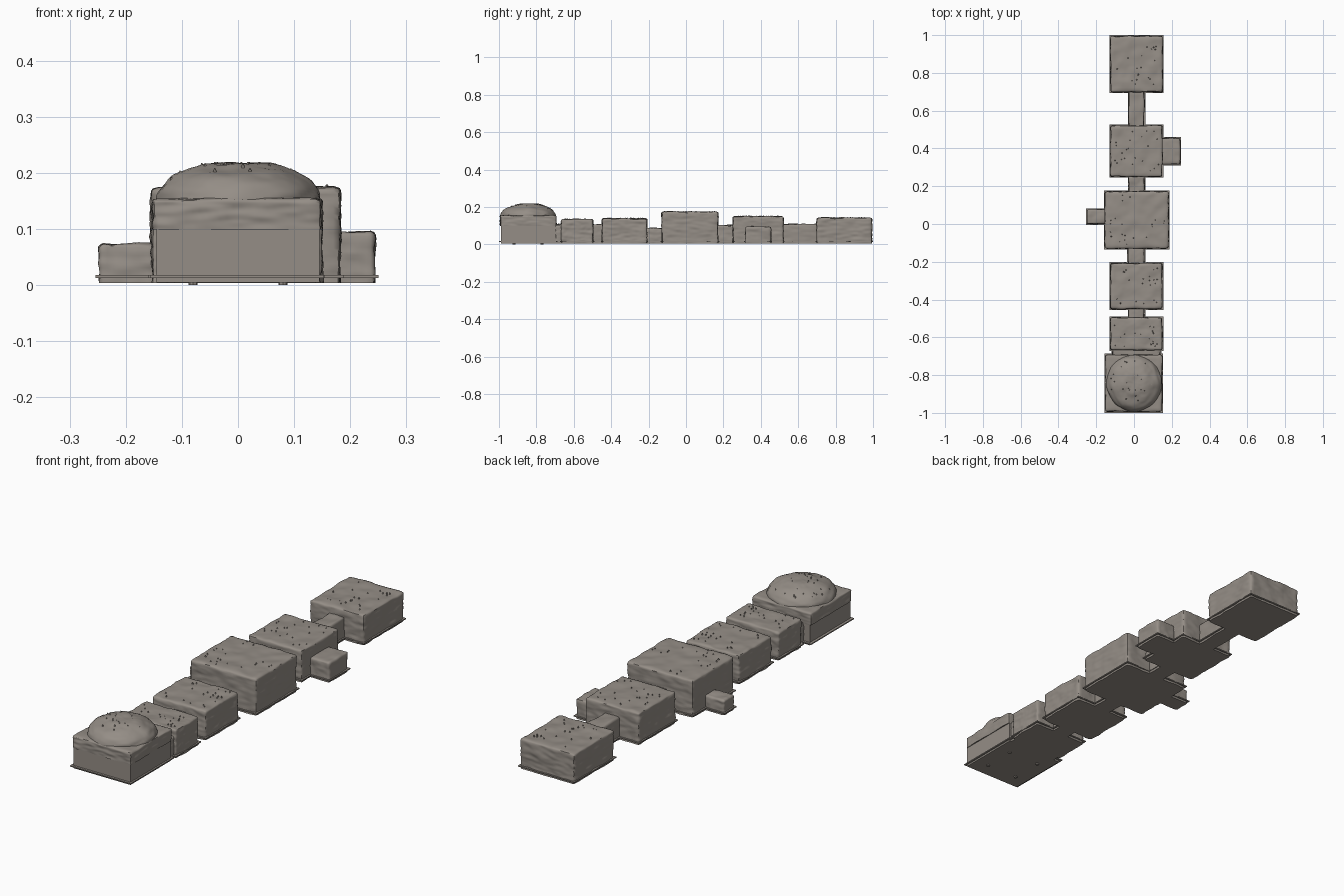
import bpy, bmesh, math, random
from mathutils import Vector, noise

random.seed(4)
cube = bpy.data.objects.get("Cube")
if cube:
    bpy.data.objects.remove(cube)

stone = bpy.data.materials.new("grey_stone")
stone.use_nodes = True
stone.diffuse_color = (0.30, 0.27, 0.24, 1)
stone.node_tree.nodes["Principled BSDF"].inputs["Base Color"].default_value = (0.30, 0.27, 0.24, 1)


def finish(bm, name, smooth=True):
    mesh = bpy.data.meshes.new(name)
    bm.to_mesh(mesh)
    bm.free()
    mesh.materials.append(stone)
    obj = bpy.data.objects.new(name, mesh)
    bpy.context.collection.objects.link(obj)
    if smooth:
        bpy.ops.object.select_all(action='DESELECT')
        obj.select_set(True)
        bpy.context.view_layer.objects.active = obj
        bpy.ops.object.shade_smooth_by_angle(angle=math.radians(50))
    return obj


def box_mesh(x0, x1, y0, y1, z0, z1):
    bm = bmesh.new()
    bmesh.ops.create_cube(bm, size=1)
    for v in bm.verts:
        v.co = Vector(((x0 + x1) / 2 + v.co.x * (x1 - x0),
                       (y0 + y1) / 2 + v.co.y * (y1 - y0),
                       (z0 + z1) / 2 + v.co.z * (z1 - z0)))
    return bm


def ripple(p):
    # broad lumps plus fine horizontal layering
    return (noise.noise(p * 16) * 0.6 + noise.noise(Vector((p.x * 22, p.y * 22, p.z * 70))) * 0.4
            + noise.noise(p * 60) * 0.2)


def rock_block(name, x0, x1, y0, y1, top, bottom=0.004, cuts=24, rough=0.007):
    """Rounded box with a weathered surface and a flat underside."""
    bm = box_mesh(x0, x1, y0, y1, bottom, top)
    bmesh.ops.subdivide_edges(bm, edges=bm.edges[:], cuts=cuts, use_grid_fill=True)
    r = 0.010
    for v in bm.verts:
        p = v.co.copy()
        core = Vector((min(max(p.x, x0 + r), x1 - r), min(max(p.y, y0 + r), y1 - r),
                       min(p.z, top - r)))
        out = p - core
        if out.length < 1e-6:
            continue
        out.normalize()
        amount = rough * ripple(p) - 0.001
        v.co = core + out * (r + amount)
    return finish(bm, name)


def plate(name, x0, x1, y0, y1, z0=0.013, z1=0.018, grow=0.005):
    y0, y1 = max(y0 - grow, -1), min(y1 + grow, 1)
    finish(box_mesh(x0 - grow, x1 + grow, y0, y1, z0, z1), name, False)


def studs(name, points):
    """Little pointed stones breaking through the surface."""
    bm = bmesh.new()
    for p in points:
        geo = bmesh.ops.create_cone(bm, cap_ends=True, segments=5, radius1=0.004,
                                    radius2=0.001, depth=0.008)
        bmesh.ops.translate(bm, verts=geo["verts"], vec=p)
    finish(bm, name, False)


# Rooms: name, x range, y range, roof height
rooms = [
    ("back_room", -0.125, 0.152, 0.698, 0.995, 0.143),
    ("upper_room", -0.125, 0.150, 0.250, 0.522, 0.151),
    ("great_room", -0.155, 0.183, -0.130, 0.173, 0.175),
    ("lower_room", -0.125, 0.150, -0.450, -0.207, 0.139),
    ("entry_room", -0.125, 0.150, -0.668, -0.495, 0.135),
]
for name, x0, x1, y0, y1, top in rooms:
    rock_block(name, x0, x1, y0, y1, top)
    plate(name + "_floor", x0, x1, y0, y1)
    studs(name + "_stones", [(random.uniform(x0 + 0.02, x1 - 0.02),
                              random.uniform(y0 + 0.02, y1 - 0.02), top) for _ in range(22)])

# Passages joining rooms, and the two side alcoves
passages = [
    ("back_passage", -0.028, 0.055, 0.51, 0.71, 0.110),
    ("upper_passage", -0.028, 0.055, 0.16, 0.26, 0.104),
    ("middle_passage", -0.032, 0.055, -0.22, -0.12, 0.087),
    ("lower_passage", -0.028, 0.055, -0.505, -0.44, 0.108),
    ("dome_passage", -0.115, 0.140, -0.70, -0.655, 0.108),
    ("left_alcove", 0.14, 0.245, 0.314, 0.456, 0.096),
    ("right_alcove", -0.249, -0.145, 0.000, 0.078, 0.074),
]
for name, x0, x1, y0, y1, top in passages:
    rock_block(name, x0, x1, y0, y1, top, cuts=12)
    plate(name + "_floor", x0, x1, y0, y1)

# Domed hall: plain walls, rough cornice and weathered dome
hall_y = -0.843
finish(box_mesh(-0.145, 0.145, -0.990, -0.696, 0.005, 0.105), "hall_walls", False)
plate("hall_floor", -0.152, 0.148, -0.995, -0.691)
rock_block("hall_cornice", -0.153, 0.150, -0.994, -0.692, 0.156, bottom=0.099)
bm = bmesh.new()
bmesh.ops.create_uvsphere(bm, u_segments=64, v_segments=48, radius=1)
bmesh.ops.delete(bm, geom=[v for v in bm.verts if v.co.z < -0.1], context='VERTS')
for v in bm.verts:
    n = v.co.copy()
    # flattened crown
    p = Vector((n.x * 0.148, hall_y + n.y * 0.148, 0.148 + min(n.z, 0.93) * 0.073))
    v.co = p + n * 0.008 * ripple(p)
finish(bm, "hall_dome")
dome_points = []
for i in range(30):
    a, s = random.uniform(0, math.tau), random.uniform(0.2, 0.9)
    dome_points.append((math.cos(a) * s * 0.148, hall_y + math.sin(a) * s * 0.148,
                        0.148 + min(math.sqrt(1 - s * s), 0.93) * 0.073))
studs("hall_dome_stones", dome_points)

# Foot pads under the hall
bm = bmesh.new()
for x in (-0.08, 0.08):
    for y in (-0.92, -0.77):
        geo = bmesh.ops.create_cone(bm, cap_ends=True, segments=8, radius1=0.008,
                                    radius2=0.008, depth=0.006)
        bmesh.ops.translate(bm, verts=geo["verts"], vec=(x, y, 0.003))
finish(bm, "hall_foot_pads", False)
